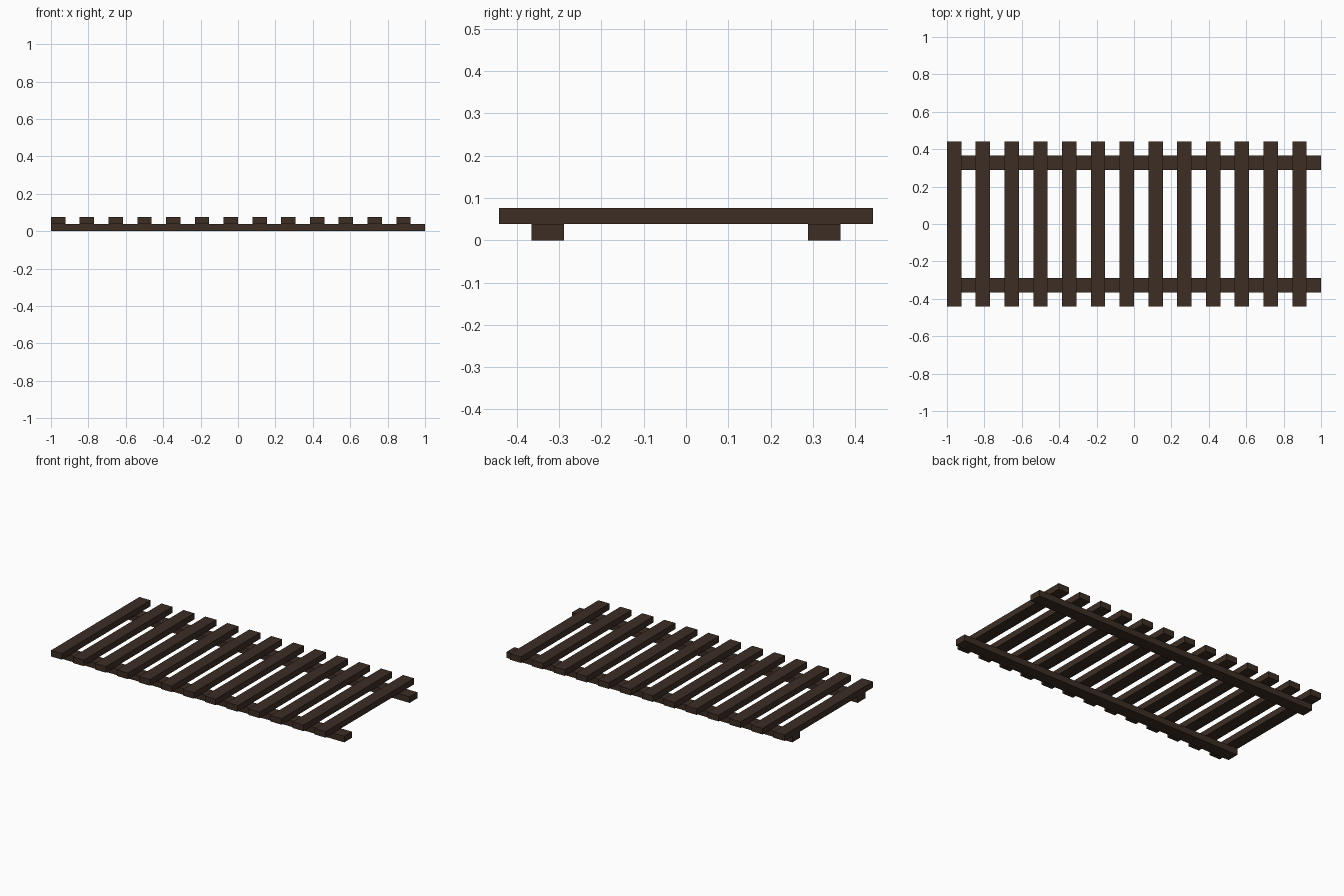
import bpy

if "Cube" in bpy.data.objects:
    bpy.data.objects.remove(bpy.data.objects["Cube"])

U = 1 / 13            # plank width; thickness is half of it
COUNT = 13

wood = bpy.data.materials.new("dark_brown_wood")
wood.diffuse_color = (0.046, 0.027, 0.018, 1)
wood.use_nodes = True
wood.node_tree.nodes["Principled BSDF"].inputs["Base Color"].default_value = wood.diffuse_color


def plank(name, center, size):
    bpy.ops.mesh.primitive_cube_add(size=1, location=center)
    ob = bpy.context.object
    ob.name = name
    ob.scale = size
    bpy.ops.object.transform_apply(location=False, rotation=False, scale=True)
    ob.data.materials.append(wood)
    return ob


# Two long rails underneath
for side, label in ((-1, "front"), (1, "back")):
    plank(f"{label}_rail", (0, side * 4.25 * U, U / 4), (2, U, U / 2))

# Evenly spaced cross slats, flush with the left end of the rails
for i in range(COUNT):
    x = -1 + U / 2 + i * 2 * U
    plank(f"slat_{i + 1}", (x, 0, 0.75 * U), (U, 11.5 * U, U / 2))
